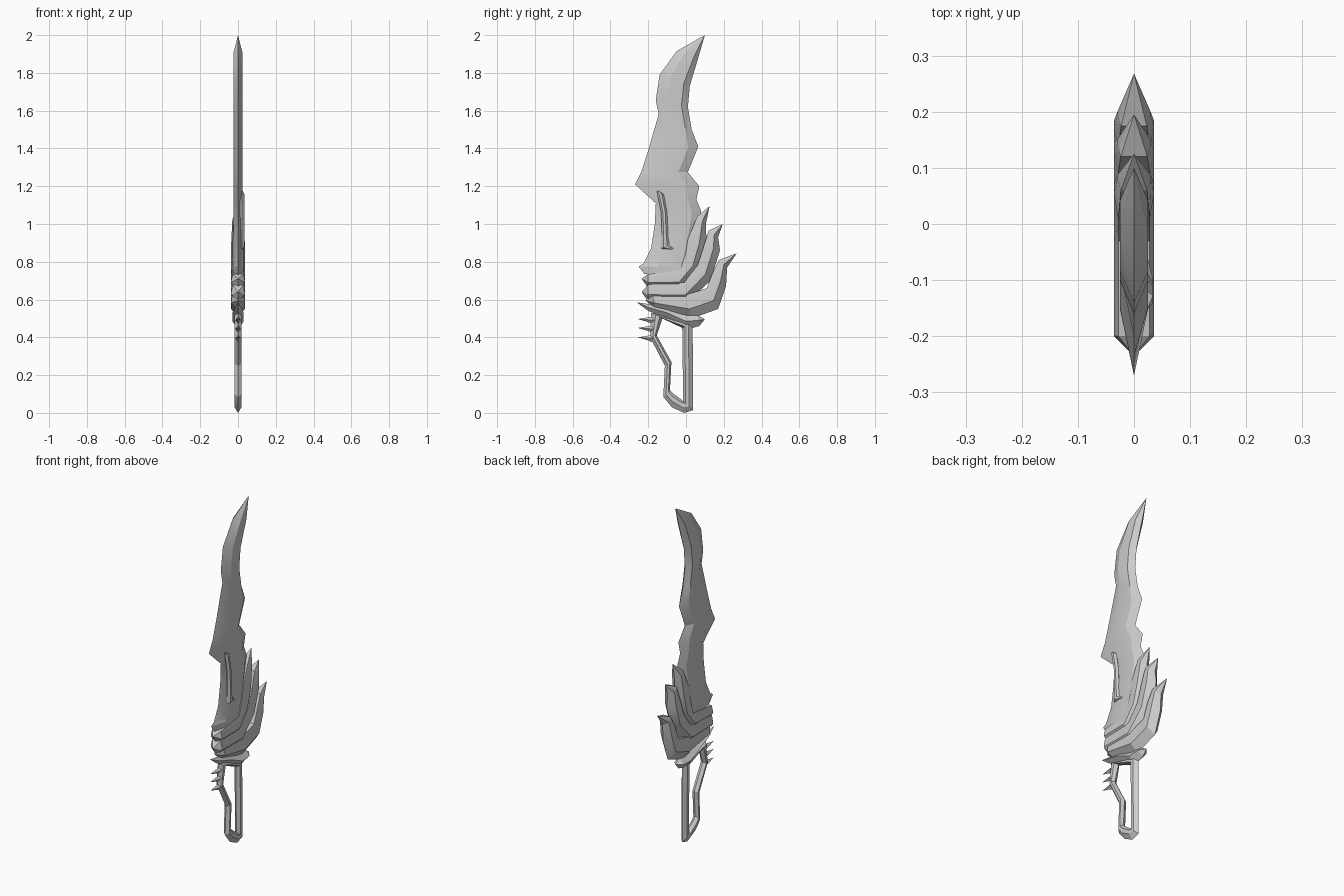
import bpy, bmesh, math


def loft(name, stations, half, f1=0.5, f2=0.5, xa=0.0, closed=False, x_off=0.0):
    """Ribbon in the YZ plane. Each station is (ya, za, yb, zb), or (y, z) for a
    pointed end. Ridges at fractions f1 and f2 rise to +-half in x."""
    bm = bmesh.new()
    rings = []
    for s in stations:
        ya, za, yb, zb = s if len(s) == 4 else s + s
        h = min(half, 0.5 * math.hypot(yb - ya, zb - za))
        a = xa * h / half
        right = [(a, 0.0), (h, f1), (h, f2), (0.0, 1.0)]
        section = right + [(-x, f) for x, f in reversed(right)]
        rings.append([bm.verts.new((x_off + x, ya + (yb - ya) * f, za + (zb - za) * f))
                      for x, f in section])
    n = 8
    pairs = list(zip(rings, rings[1:]))
    if closed:
        pairs.append((rings[-1], rings[0]))
    for p, q in pairs:
        for i in range(n):
            j = (i + 1) % n
            bm.faces.new((p[i], p[j], q[j], q[i]))
    if not closed:
        for ring, s in ((rings[0], stations[0]), (rings[-1], stations[-1])):
            if len(s) == 4:
                bm.faces.new(ring)
    bmesh.ops.remove_doubles(bm, verts=bm.verts, dist=0.0005)
    bmesh.ops.recalc_face_normals(bm, faces=bm.faces)
    mesh = bpy.data.meshes.new(name)
    bm.to_mesh(mesh)
    bm.free()
    ob = bpy.data.objects.new(name, mesh)
    bpy.context.collection.objects.link(ob)
    bpy.ops.object.select_all(action='DESELECT')
    ob.select_set(True)
    bpy.context.view_layer.objects.active = ob
    bpy.ops.object.shade_smooth_by_angle(angle=math.radians(20))
    return ob


# Blade: cutting edge on the left, notched back on the right
loft("blade", [
    (0.10, 2.0),
    (-0.05, 1.915, 0.065, 1.88),
    (-0.14, 1.79, 0.02, 1.73),
    (-0.16, 1.655, 0.01, 1.62),
    (-0.145, 1.58, 0.03, 1.50),
    (-0.20, 1.39, 0.065, 1.41),
    (-0.235, 1.28, 0.01, 1.275),
    (-0.27, 1.21, 0.07, 1.20),
    (-0.16, 1.11, 0.055, 1.13),
    (-0.165, 1.0, 0.08, 1.07),
    (-0.185, 0.87, 0.05, 0.90),
    (-0.225, 0.79, 0.03, 0.80),
    (-0.25, 0.775, 0.03, 0.77),
    (-0.22, 0.735, 0.02, 0.72)], 0.025, 0.35, 0.8)

# Thin raised strip on one side of the blade
loft("blade_strip", [
    (-0.155, 1.18),
    (-0.150, 1.15, -0.118, 1.16),
    (-0.132, 1.06, -0.100, 1.06),
    (-0.128, 0.95, -0.095, 0.95),
    (-0.135, 0.87, -0.085, 0.89),
    (-0.05, 0.86)], 0.012, 0.3, 0.7, x_off=0.022)

# Flame-shaped guard: three layers sweeping up to the right
flames = {
    "flame_upper": [
        (-0.235, 0.71), (-0.20, 0.735, -0.20, 0.66), (-0.03, 0.755, -0.04, 0.65),
        (0.0, 0.85, 0.06, 0.73), (0.01, 0.92, 0.11, 0.88),
        (0.06, 1.04, 0.105, 1.0), (0.125, 1.095)],
    "flame_middle": [
        (-0.235, 0.64), (-0.20, 0.68, -0.20, 0.59), (-0.01, 0.69, 0.0, 0.58),
        (0.06, 0.78, 0.13, 0.70), (0.09, 0.87, 0.18, 0.86),
        (0.12, 0.965, 0.17, 0.93), (0.195, 1.0)],
    "flame_lower": [
        (-0.215, 0.595), (-0.18, 0.63, -0.16, 0.55), (0.0, 0.625, 0.03, 0.50),
        (0.11, 0.66, 0.17, 0.55), (0.14, 0.74, 0.212, 0.67),
        (0.175, 0.81, 0.218, 0.77), (0.268, 0.845)],
}
for name, stations in flames.items():
    loft(name, stations, 0.036, 0.45, 0.6, xa=0.028)

# Collar under the guard
loft("collar", [
    (-0.26, 0.585), (-0.19, 0.575, -0.20, 0.54), (-0.10, 0.56, -0.10, 0.50),
    (0.0, 0.53, 0.0, 0.44), (0.06, 0.52, 0.07, 0.46), (0.10, 0.495)], 0.03)

# Open handle frame: grip bar, pommel and bent knuckle guard
loft("handle_frame", [
    (0.035, 0.48, -0.02, 0.45),
    (0.038, 0.015, -0.015, 0.06),
    (-0.01, 0.0, -0.03, 0.075),
    (-0.075, 0.03, -0.07, 0.105),
    (-0.12, 0.085, -0.085, 0.12),
    (-0.112, 0.25, -0.077, 0.27),
    (-0.19, 0.40, -0.155, 0.41),
    (-0.185, 0.53, -0.125, 0.50)], 0.018, 0.4, 0.75, closed=True)

# Small spikes on the knuckle guard
for i, z in enumerate((0.497, 0.45, 0.40)):
    loft(f"knuckle_spike_{i + 1}", [
        (-0.165, z + 0.015, -0.165, z - 0.03),
        (-0.205, z + 0.008, -0.205, z - 0.015),
        (-0.256, z)], 0.015)
